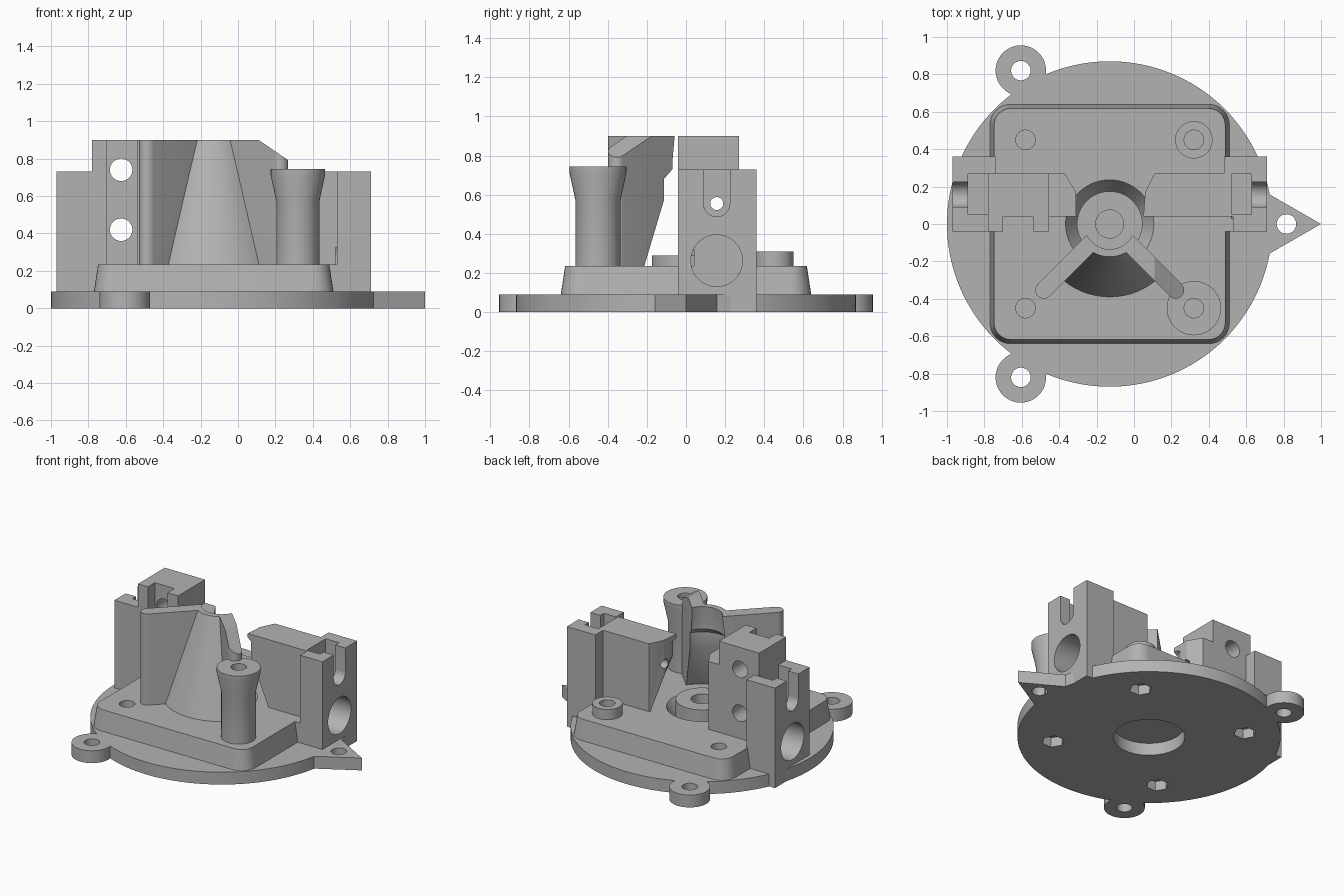
import bpy, bmesh, math
from mathutils import Matrix, Vector

if "Cube" in bpy.data.objects:
    bpy.data.objects.remove(bpy.data.objects["Cube"])

grey = bpy.data.materials.new("plain grey")
grey.use_nodes = True
COLOUR = (0.45, 0.45, 0.45, 1)
grey.diffuse_color = COLOUR
grey.node_tree.nodes["Principled BSDF"].inputs["Base Color"].default_value = COLOUR

CX = -0.13            # axis of the disc and the tower
DECK = 0.235          # top of the pedestal
SCREWS = [(x, y) for x in (-0.58, 0.32) for y in (-0.45, 0.45)]


def finish(name, bm):
    bmesh.ops.recalc_face_normals(bm, faces=bm.faces)
    mesh = bpy.data.meshes.new(name)
    bm.to_mesh(mesh)
    bm.free()
    mesh.materials.append(grey)
    obj = bpy.data.objects.new(name, mesh)
    bpy.context.collection.objects.link(obj)
    return obj


def loft(name, rings):
    """Closed solid through rings of equal point count."""
    bm = bmesh.new()
    loops = [[bm.verts.new(p) for p in ring] for ring in rings]
    n = len(loops[0])
    for a, b in zip(loops, loops[1:]):
        for i in range(n):
            j = (i + 1) % n
            bm.faces.new((a[i], a[j], b[j], b[i]))
    bm.faces.new(loops[0])
    bm.faces.new(loops[-1])
    return finish(name, bm)


def prism(name, pts, z0, z1):
    return loft(name, [[(x, y, z) for x, y in pts] for z in (z0, z1)])


def box(name, x0, x1, y0, y1, z0, z1):
    return prism(name, [(x0, y0), (x1, y0), (x1, y1), (x0, y1)], z0, z1)


def circle(cx, cy, r, n=64):
    return [(cx + r * math.cos(2 * math.pi * i / n),
             cy + r * math.sin(2 * math.pi * i / n)) for i in range(n)]


def lathe(name, cx, cy, profile, n=64):
    return loft(name, [[(x, y, z) for x, y in circle(cx, cy, r, n)] for r, z in profile])


def rod(name, start, end, r, n=48):
    """Cylinder between two points."""
    a, b = Vector(start), Vector(end)
    bm = bmesh.new()
    turn = (b - a).to_track_quat('Z', 'Y').to_matrix().to_4x4()
    bmesh.ops.create_cone(bm, cap_ends=True, segments=n, radius1=r, radius2=r,
                          depth=(b - a).length, matrix=Matrix.Translation((a + b) / 2) @ turn)
    return finish(name, bm)


def combine(obj, op, *tools):
    """Boolean the tools into the object and remove them."""
    for tool in tools:
        mod = obj.modifiers.new("bool", 'BOOLEAN')
        mod.operation, mod.solver, mod.object = op, 'EXACT', tool
        deps = bpy.context.evaluated_depsgraph_get()
        mesh = bpy.data.meshes.new_from_object(obj.evaluated_get(deps))
        obj.modifiers.clear()
        obj.data = mesh
        bpy.data.objects.remove(tool)
    return obj


def cut(obj, *tools):
    return combine(obj, 'DIFFERENCE', *tools)


def join(obj, *tools):
    return combine(obj, 'UNION', *tools)


# Base disc with two ears, a pointer, a central bore and nut pockets
base = prism("base_disc", circle(CX, 0, 0.87, 128), 0, 0.09)
join(base, prism("pointer", [(0.6, -0.23), (1, 0), (0.6, 0.23)], 0, 0.09))
for y in (-0.82, 0.82):
    join(base, prism("ear", circle(-0.605, y, 0.135), 0, 0.09))
    cut(base, prism("ear_hole", circle(-0.605, y, 0.052), -1, 1))
cut(base, prism("pointer_hole", circle(0.815, 0, 0.052), -1, 1),
    prism("bore", circle(CX, 0, 0.236), -1, 1))
for x, y in SCREWS:
    cut(base, prism("nut_pocket", circle(x, y, 0.075, 6), -0.1, 0.07))


# Tapered pedestal with rounded corners
def rounded(hx, hy, r, z, steps=8):
    ring = []
    for k, (sx, sy) in enumerate([(1, 1), (-1, 1), (-1, -1), (1, -1)]):
        for i in range(steps + 1):
            a = math.pi / 2 * (k + i / steps)
            ring.append((CX + sx * (hx - r) + r * math.cos(a),
                         sy * (hy - r) + r * math.sin(a), z))
    return ring


pedestal = loft("pedestal", [rounded(0.64, 0.64, 0.11, 0.09), rounded(0.618, 0.618, 0.09, DECK)])
moat = lathe("moat", CX, 0, [(0.175, 0.14), (0.236, DECK), (0.24, 0.4)])
cut(moat, prism("core", circle(CX, 0, 0.174), 0, 1))
cut(pedestal, moat)
join(pedestal, prism("short_boss", circle(0.32, 0.45, 0.1), 0.2, 0.31))
join(pedestal, prism("centre_boss", circle(CX, 0, 0.175), 0.15, 0.29))
cut(pedestal, prism("centre_hole", circle(CX, 0, 0.075), 0.2, 1))
for x, y in SCREWS:
    cut(pedestal, prism("screw_hole", circle(x, y, 0.052), 0.13, 1))

# Flared tall post
post = lathe("tall_post", 0.32, -0.45,
             [(0.115, DECK - 0.01), (0.115, 0.57), (0.145, 0.71), (0.145, 0.745)])
cut(post, prism("post_hole", circle(0.32, -0.45, 0.052), 0.5, 1))


# Hollow stepped space around the centre axis
def cavity():
    return lathe("cavity", CX, 0, [(0.37, 0.19), (0.35, DECK), (0.21, 0.57), (0.21, 0.68),
                                   (0.15, 0.73), (0.15, 0.77), (0.135, 0.9), (0.13, 1)])


# Tower: front sector of a cone held between two diagonal ribs
def rib(name, side, length, r=0.045):
    d = Vector((side * math.sqrt(0.5), -math.sqrt(0.5)))
    n = Vector((-d.y, d.x)) * r
    c, end = Vector((CX, 0)), Vector((CX, 0)) + d * length
    pts = [c - n]
    for i in range(13):
        a = math.pi * (i / 12 - 0.5)
        pts.append(end + d * r * math.cos(a) + n * math.sin(a))
    pts.append(c + n)
    return prism(name, [tuple(p) for p in pts], DECK - 0.01, 0.9)


tower = lathe("tower", CX, 0, [(0.393, DECK - 0.01), (0.175, 0.9)])
combine(tower, 'INTERSECT', prism("sector", [(CX, 0), (CX - 0.9, -0.9), (CX + 0.9, -0.9)], 0, 1))
right_rib = rib("right_rib", 1, 0.5)
slope = prism("slope", [(0.11, 0.9), (0.3, 0.77), (0.3, 1), (0.11, 1)], -1, 1)
slope.data.transform(Matrix.Rotation(math.pi / 2, 4, 'X'))
cut(right_rib, slope)
join(tower, rib("left_rib", -1, 0.5), right_rib)
cut(tower, cavity())

# Side walls with their outer pillars
right_wall = prism("right_wall", [(0.05, 0.04), (0.53, 0.04), (0.53, -0.04), (0.71, -0.04),
                                  (0.71, 0.36), (0.48, 0.36), (0.48, 0.27), (0.11, 0.27),
                                  (0.06, 0.17)], DECK - 0.01, 0.73)
left_wall = prism("left_wall", [(-0.31, 0.04), (-0.31, 0.17), (-0.37, 0.27), (-0.74, 0.27),
                                (-0.74, 0.36), (-0.97, 0.36), (-0.97, -0.04), (-0.70, -0.04),
                                (-0.70, 0.04)], DECK - 0.01, 0.73)
join(right_wall, box("right_foot", 0.48, 0.71, -0.04, 0.36, 0, DECK))
join(left_wall, box("left_foot", -0.97, -0.74, -0.04, 0.36, 0, DECK))
high_block = prism("high_block", [(-0.78, -0.04), (-0.70, -0.04), (-0.70, 0.04), (-0.54, 0.04),
                                  (-0.54, -0.04), (-0.455, -0.04), (-0.455, 0.27),
                                  (-0.78, 0.27)], DECK - 0.01, 0.9)
join(left_wall, high_block)
for z in (0.74, 0.42):
    cut(left_wall, rod("cross_hole", (-0.625, -0.5, z), (-0.625, 0.5, z), 0.06))

# Slots, pockets and round recesses in the pillars
MID = 0.157
for wall, outer, s in ((right_wall, 0.71, 1), (left_wall, -0.97, -1)):
    inner = outer - s * 0.085
    far = outer - s * 0.19
    x0, x1 = sorted((outer + s * 0.1, inner))
    p0, p1 = sorted((inner + s * 0.003, far))
    cut(wall, cavity(),
        box("slot", x0, x1, MID - 0.067, MID + 0.067, 0.555, 1),
        rod("slot_end", (x0, MID, 0.555), (x1, MID, 0.555), 0.067),
        box("pocket", p0, p1, 0.05, 0.268, 0.46, 0.95 if s > 0 else 0.73),
        rod("adjuster_hole", (-2, MID, 0.555), (2, MID, 0.555), 0.033),
        rod("recess", (outer + s * 0.1, MID, 0.263), (far, MID, 0.263), 0.132))

# Smooth round surfaces, keep edges crisp
bpy.ops.object.select_all(action='DESELECT')
for obj in (base, pedestal, post, tower, right_wall, left_wall):
    obj.select_set(True)
    bpy.context.view_layer.objects.active = obj
bpy.ops.object.shade_smooth_by_angle(angle=math.radians(25))
